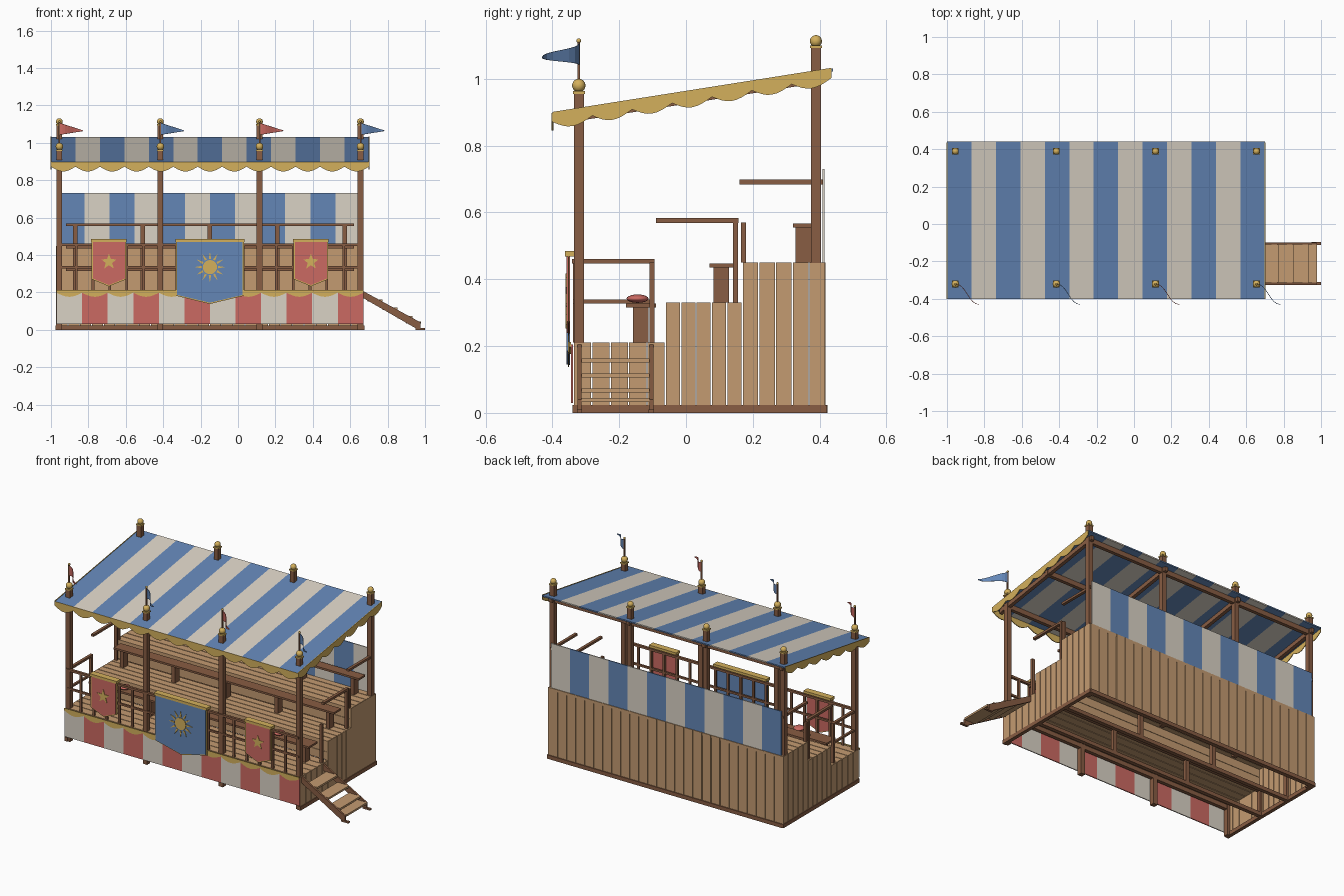
import bpy, bmesh, math
from mathutils import Vector as V

if "Cube" in bpy.data.objects:
    bpy.data.objects.remove(bpy.data.objects["Cube"])

def srgb(r, g, b):
    return [((c / 255 + 0.055) / 1.055) ** 2.4 for c in (r, g, b)] + [1]

def material(name, *c):
    m = bpy.data.materials.new(name)
    m.diffuse_color = srgb(*c)
    m.use_nodes = True
    m.node_tree.nodes["Principled BSDF"].inputs["Base Color"].default_value = m.diffuse_color
    return m

BLUE = material("blue cloth", 99, 134, 182)
CREAM = material("cream cloth", 218, 210, 197)
RED = material("red cloth", 203, 106, 98)
TAN = material("light wood", 196, 155, 113)
BROWN = material("dark wood", 136, 93, 67)
GOLD = material("gold trim", 212, 176, 92)

def prism(bm, pts, off, mi=0):
    """Closed slab: outline pts pushed along off."""
    a = [bm.verts.new(V(p)) for p in pts]
    b = [bm.verts.new(V(p) + V(off)) for p in pts]
    fs = [bm.faces.new(a), bm.faces.new(b[::-1])]
    n = len(a)
    fs += [bm.faces.new((a[i], b[i], b[(i + 1) % n], a[(i + 1) % n])) for i in range(n)]
    for f in fs:
        f.material_index = mi

def finish(name, bm, *mats):
    bmesh.ops.recalc_face_normals(bm, faces=bm.faces)
    me = bpy.data.meshes.new(name)
    bm.to_mesh(me)
    bm.free()
    for m in mats:
        me.materials.append(m)
    ob = bpy.data.objects.new(name, me)
    bpy.context.collection.objects.link(ob)
    return ob

def boxes(name, mat, items):
    """Each item is x0, x1, y0, y1, z0, z1."""
    bm = bmesh.new()
    for x0, x1, y0, y1, z0, z1 in items:
        prism(bm, [(x0, y0, z0), (x1, y0, z0), (x1, y1, z0), (x0, y1, z0)], (0, 0, z1 - z0))
    return finish(name, bm, mat)

def stripes(name, x0, x1, n, lo, hi, off, mats):
    """Striped cloth along x between two (y, z) edges."""
    bm = bmesh.new()
    w = (x1 - x0) / n
    for i in range(n):
        a, b = x0 + i * w, x0 + (i + 1) * w
        prism(bm, [(a, *lo), (b, *lo), (b, *hi), (a, *hi)], off, i % 2)
    return finish(name, bm, *mats)

def scallops(name, start, end, n, band, drop, off):
    """Gold valance with a straight top and round lobes below."""
    s, e = V(start), V(end)
    bm = bmesh.new()
    for i in range(n):
        top = [s.lerp(e, (i + k / 8) / n) for k in range(9)]
        low = [p - V((0, 0, band + drop * math.sin(math.pi * k / 8))) for k, p in enumerate(top)]
        prism(bm, [top[0]] + low + [top[-1]], off)
    return finish(name, bm, GOLD)

def ball(name, loc, r):
    bpy.ops.mesh.primitive_uv_sphere_add(segments=16, ring_count=10, radius=r, location=loc)
    ob = bpy.context.object
    ob.name = name
    ob.data.materials.append(GOLD)
    bpy.ops.object.shade_smooth()
    return ob

X0, X1 = -0.97, 0.67
MID = -0.15
POSTS = [-0.955, -0.415, 0.115, 0.655]
TIERS = [(-0.335, -0.06, 0.21), (-0.06, 0.17, 0.33), (0.17, 0.42, 0.45)]

def roof(y):
    return 0.898 + (y + 0.40) * 0.158

# Posts with gold finials
boxes("front_posts", BROWN, [(x - .015, x + .015, -.336, -.306, 0, .955) for x in POSTS])
boxes("back_posts", BROWN, [(x - .015, x + .015, .374, .404, 0, 1.095) for x in POSTS])
for x in POSTS:
    ball("front_finial", (x, -.321, .98), .02)
    ball("back_finial", (x, .389, 1.113), .018)
boxes("finial_collars", GOLD, [(x - .018, x + .018, y - .018, y + .018, z, z + .008)
                               for x in POSTS for y, z in ((-.321, .955), (.389, 1.092))])

# Tiered floors, risers and side planks
floor, risers, sides = [], [], []
for i, (y0, y1, z) in enumerate(TIERS):
    n = 5
    w = (y1 - y0) / n
    floor += [(X0, X1, y0 + k * w, y0 + (k + 1) * w - .004, z - .018, z) for k in range(n)]
    if i:
        risers += [(X0 + .01, X1 - .01, y0, y0 + .01, z - .12 + k * .052, z - .07 + k * .052) for k in range(2)]
    w = (y1 - y0) / 5
    for xa in (X0 - .002, X1 - .01):
        sides += [(xa, xa + .012, y0 + k * w, y0 + (k + 1) * w - .004, .01, z - .001) for k in range(n)]
boxes("floor_planks", TAN, floor)
boxes("risers", TAN, risers)
boxes("side_planks", TAN, sides)
w = (X1 - X0) / 26
boxes("back_planks", TAN, [(X0 + k * w, X0 + (k + 1) * w - .004, .406, .418, .01, .45) for k in range(26)])

# Base beams and under-floor frame
boxes("base_beams", BROWN, [(X0 - .006, X0 + .016, -.34, .42, 0, .024), (X1 - .016, X1 + .006, -.34, .42, 0, .024),
                            (X0, X1, .398, .424, 0, .024)])
frame = []
for y, z in ((-.05, .19), (.18, .31)):
    frame += [(x - .012, x + .012, y, y + .024, 0, z) for x in POSTS]
    frame += [(X0 + .012, X1 - .012, y, y + .024, z - .03, z), (X0 + .012, X1 - .012, y, y + .024, 0, .024)]
frame += [(X0 + .012, X1 - .012, -.33, -.308, .165, .192)]
boxes("under_frame", BROWN, frame)

# Benches, one per tier
LEGS = [MID + k * .36 for k in (-2, -1, 0, 1, 2)]
seats, legs = [], []
for yc, z, d in ((-.135, .21, .045), (.107, .33, .036), (.352, .45, .032)):
    seats.append((-.92, .62, yc - d, yc + d, z + .105, z + .117))
    legs += [(x - .012, x + .012, yc - .024, yc + .022, z, z + .105) for x in LEGS]
boxes("bench_seats", BROWN, seats)
boxes("bench_legs", BROWN, legs)
for x in (-.69, MID, .39):
    c = ball("cushion", (x, -.145, .342), .033)
    c.scale = (1, 1, .38)
    c.data.materials[0] = RED

# Striped back cloth, front skirt and canopy
stripes("back_cloth", -.955, .655, 12, (.408, .45), (.408, .73), (0, .006, 0), (BLUE, CREAM))
stripes("front_skirt", X0, X1, 12, (-.345, .03), (-.345, .205), (0, .006, 0), (CREAM, RED))
stripes("canopy", -1, .70, 13, (-.40, roof(-.40)), (.44, roof(.44)), (0, 0, -.008), (BLUE, CREAM))
scallops("skirt_trim", (X0, -.35, .212), (X1, -.35, .212), 12, .014, .022, (0, .005, 0))
scallops("front_valance", (-1, -.402, .898), (.70, -.402, .898), 13, .026, .026, (0, .005, 0))
for x in (-1.002, .698):
    scallops("side_valance", (x, -.40, roof(-.40) + .003), (x, .436, roof(.436) + .003), 7, .03, .022, (.004, 0, 0))

# Canopy frame: rafters and cross beams
bm = bmesh.new()
for x in POSTS:
    pts = [(x - .011, y, roof(y) - dz) for y, dz in ((-.38, .01), (.42, .01), (.42, .036), (-.38, .036))]
    prism(bm, pts, (.022, 0, 0))
finish("rafters", bm, BROWN)
boxes("roof_beams", BROWN, [(-.97, .67, y - .011, y + .011, roof(y) - .038, roof(y) - .008) for y in (-.321, .035, .389)])

# Front railing
rail = [(X0 + .01, X1 - .01, -.342, -.326, .447, .461), (X0 + .01, X1 - .01, -.338, -.326, .328, .34)]
for a, b in zip(POSTS, POSTS[1:]):
    rail += [(a + (b - a) * k / 6 - .007, a + (b - a) * k / 6 + .007, -.338, -.326, .21, .447) for k in range(1, 6)]
boxes("front_railing", BROWN, rail)

# Stepped side handrails; the right side is open at the stairs
hand = []
for x in (POSTS[0], POSTS[3]):
    a, b = x - .009, x + .009
    hand += [(a, b, -.09, .157, .569, .583), (a, b, .141, .155, .33, .57), (a, b, .16, .41, .684, .698),
             (a, b, -.109, -.095, .21, .45)]
    hand += [(a, b, .165, .179, .45, .57)]
hand += [(-.964, -.946, -.34, -.095, .447, .461), (-.962, -.948, -.32, -.1, .328, .34)]
boxes("side_handrails", BROWN, hand)

# Stairs on the right
bm = bmesh.new()
for y in (-.325, -.11):
    prism(bm, [(.66, y, .212), (.66, y, .175), (.95, y, .008), (.975, y, .008), (.975, y, .04)], (0, .012, 0))
finish("stair_stringers", bm, BROWN)
boxes("stair_treads", TAN, [(x - .042, x + .038, -.313, -.11, z - .012, z)
                            for x, z in ((.735, .163), (.815, .118), (.895, .073), (.94, .045))])
boxes("stair_feet", BROWN, [(.95, 1.0, y, y + .016, 0, .01) for y in (-.327, -.112)])

# Hanging banners with gold frames and emblems
def plate(name, pts, y, t, mat):
    bm = bmesh.new()
    for p in pts:
        prism(bm, [(x, y, z) for x, z in p], (0, t, 0))
    return finish(name, bm, mat)

def shield(xc, w, top, side, tip):
    return [(xc - w, top), (xc - w, side), (xc, tip), (xc + w, side), (xc + w, top)]

def ring(xc, zc, n, r, r2=None):
    return [(xc + (r if i % 2 == 0 or r2 is None else r2) * math.sin(2 * math.pi * i / n),
             zc + (r if i % 2 == 0 or r2 is None else r2) * math.cos(2 * math.pi * i / n)) for i in range(n)]

for xc, w, side, tip, mat in ((-.69, .092, .27, .232, RED), (MID, .182, .182, .138, BLUE), (.39, .092, .27, .232, RED)):
    plate("banner_border", [shield(xc, w, .48, side, tip)], -.354, .003, GOLD)
    plate("banner_cloth", [shield(xc, w - .007, .475, side + .004, tip + .007)], -.358, .004, mat)
    plate("banner_lining", [shield(xc, w - .005, .475, side + .004, tip + .006)], -.351, .003, mat)
    boxes("banner_bar", GOLD, [(xc - w - .003, xc + w + .003, -.362, -.322, .468, .484)])
    if mat is RED:
        plate("star_emblem", [ring(xc, .363, 10, .044, .018)], -.361, .004, GOLD)
    else:
        rays = []
        for i in range(12):
            a = math.pi * i / 6
            rays.append([(xc + r * math.sin(a + d), .335 + r * math.cos(a + d))
                         for r, d in ((.044, -.15), (.082, 0), (.044, .15))])
        plate("sun_emblem", [ring(xc, .335, 20, .038)] + rays, -.361, .004, GOLD)

# Pennants on the front posts
boxes("flag_poles", BROWN, [(x - .004, x + .004, -.325, -.317, .99, 1.112) for x in POSTS])
for i, x in enumerate(POSTS):
    ball("flag_tip", (x, -.321, 1.114), .007)
    bm = bmesh.new()
    def edge(t):
        px, py = x + .125 * t, -.321 - .11 * t + .014 * math.sin(2 * math.pi * t)
        return (px, py, 1.042 + .02 * t), (px, py, 1.106 - .04 * t)
    for k in range(8):
        (a, b), (c, d) = edge(k / 8), edge((k + 1) / 8)
        prism(bm, [a, c, d, b], (.002, .002, 0))
    finish("pennant", bm, BLUE if i % 2 else RED)
